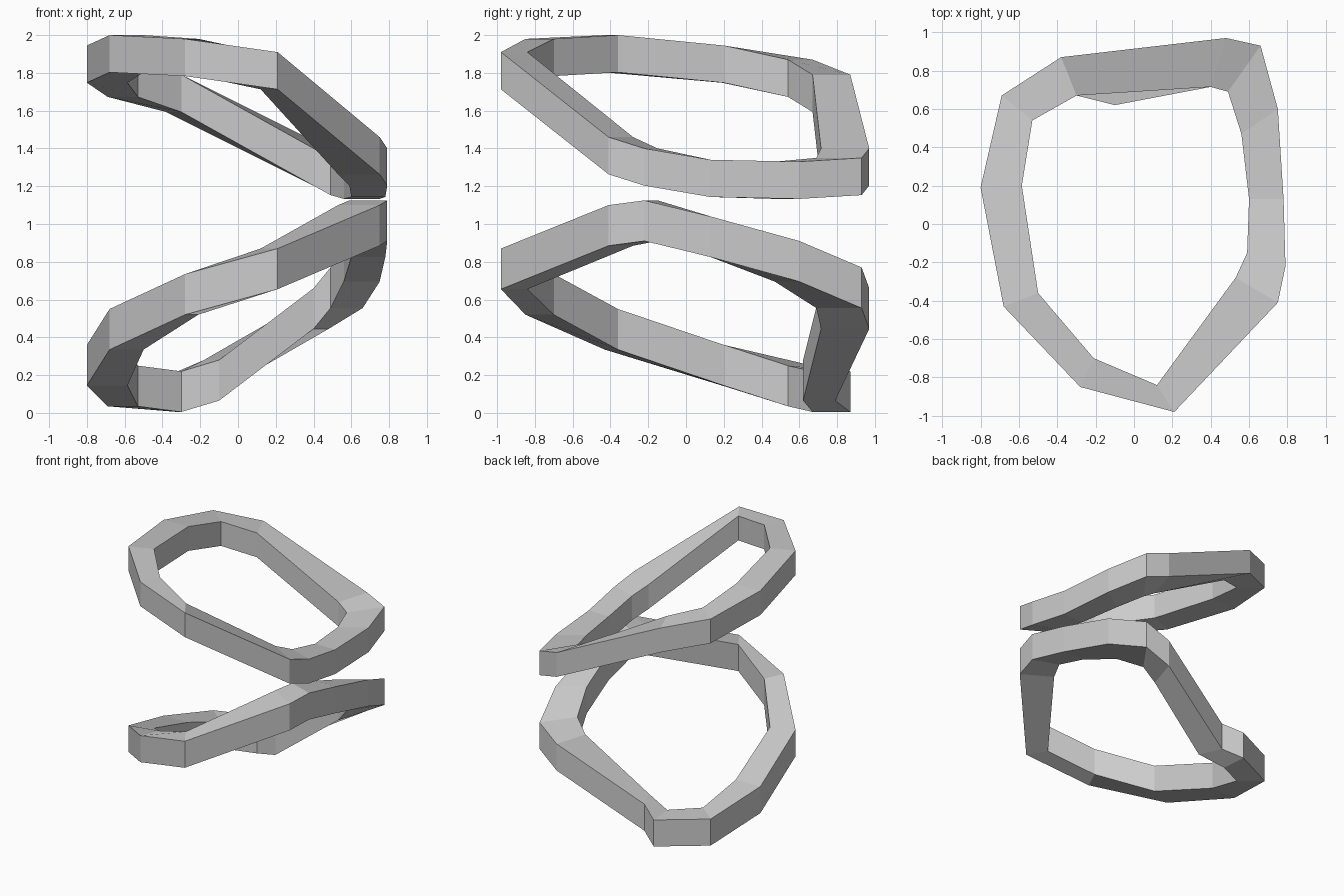
import bpy, bmesh

if "Cube" in bpy.data.objects:
    bpy.data.objects.remove(bpy.data.objects["Cube"])

# Shared plan of both bands: outer corner (x, y), inner corner (x, y)
plan = [
    ((0.21, -0.98), (0.12, -0.84)),
    ((0.75, -0.41), (0.53, -0.28)),
    ((0.79, -0.22), (0.59, -0.15)),
    ((0.78, 0.13), (0.60, 0.13)),
    ((0.75, 0.60), (0.56, 0.47)),
    ((0.66, 0.93), (0.49, 0.69)),
    ((0.48, 0.97), (0.40, 0.715)),
    ((-0.38, 0.87), (-0.30, 0.67)),
    ((-0.69, 0.67), (-0.53, 0.54)),
    ((-0.80, 0.19), (-0.585, 0.20)),
    ((-0.68, -0.43), (-0.50, -0.36)),
    ((-0.28, -0.85), (-0.21, -0.70)),
]


def band(name, corners, tops, height):
    """Closed ring with a four-sided section at every corner."""
    bm = bmesh.new()
    sections = []
    for (outer, inner), z in zip(corners, tops):
        sections.append([bm.verts.new((*p, h)) for p, h in
                         ((outer, z - height), (outer, z),
                          (inner, z), (inner, z - height))])
    for i, a in enumerate(sections):
        b = sections[(i + 1) % len(sections)]
        for k in range(4):
            j = (k + 1) % 4
            bm.faces.new((a[k], b[k], b[j], a[j]))
    bmesh.ops.recalc_face_normals(bm, faces=bm.faces)
    mesh = bpy.data.meshes.new(name)
    bm.to_mesh(mesh)
    bm.free()
    obj = bpy.data.objects.new(name, mesh)
    bpy.context.collection.objects.link(obj)
    return obj


# Upper band, tilted down towards the right
band("upper_band", plan,
     [1.91, 1.46, 1.40, 1.34, 1.33, 1.35, 1.40, 1.79, 1.87, 1.945, 2.0, 1.98],
     0.197)

# Lower band, tilted up to the right, with a recessed kink at the back
lower = list(plan)
lower[7] = ((-0.32, 0.87), (-0.30, 0.67))
lower.insert(7, ((-0.18, 0.79), (-0.10, 0.62)))
band("lower_band", lower,
     [0.87, 1.10, 1.125, 1.04, 0.91, 0.77, 0.66, 0.28, 0.22, 0.25, 0.36, 0.55, 0.735],
     0.215).location.z = -0.005 + 0.005
